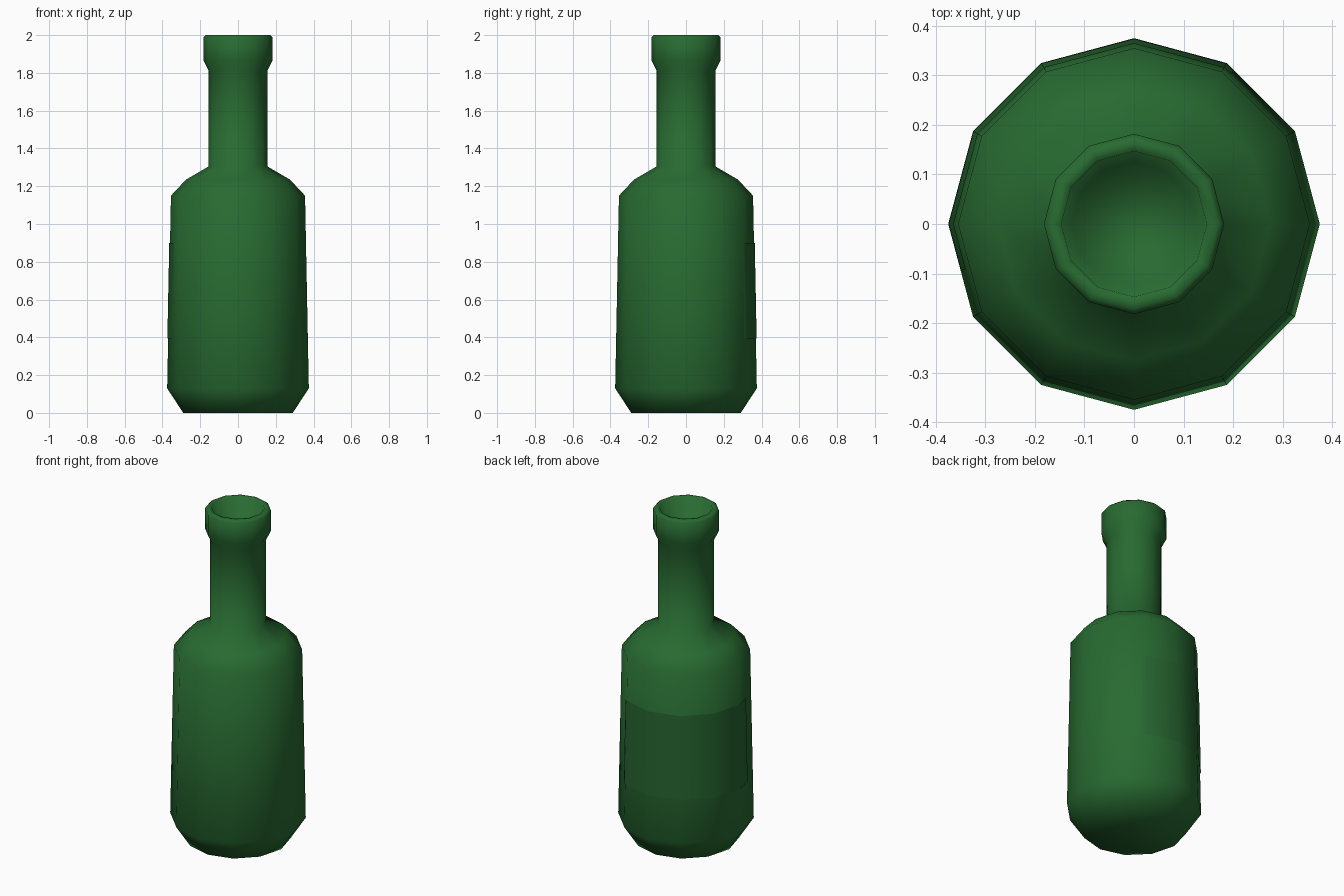
import bpy, bmesh
from math import radians, cos, sin

if "Cube" in bpy.data.objects:
    bpy.data.objects.remove(bpy.data.objects["Cube"])

SIDES = 12
STEP = 360 / SIDES

glass = bpy.data.materials.new("green_glass")
glass.diffuse_color = (0.021, 0.145, 0.031, 1)
glass.use_nodes = True
glass.node_tree.nodes["Principled BSDF"].inputs["Base Color"].default_value = glass.diffuse_color
paper = bpy.data.materials.new("green_label")
paper.diffuse_color = (0.019, 0.125, 0.029, 1)
paper.use_nodes = True
paper.node_tree.nodes["Principled BSDF"].inputs["Base Color"].default_value = paper.diffuse_color


def point(radius, angle, z):
    """Point on the faceted wall whose corners lie at the given radius."""
    r = radius * cos(radians(STEP / 2)) / cos(radians(angle % STEP - STEP / 2))
    return (r * cos(radians(angle)), r * sin(radians(angle)), z)


def sweep(name, profile, angles, closed, material):
    """Skin an (r, z) profile through the given angles."""
    bm = bmesh.new()
    rings = [[bm.verts.new(point(r, a, z)) for a in angles] for r, z in profile]
    n = len(angles)
    for low, high in zip(rings, rings[1:]):
        for i in range(n if closed else n - 1):
            j = (i + 1) % n
            bm.faces.new((low[i], low[j], high[j], high[i]))
    if closed:
        bm.faces.new(rings[0][::-1])
        bm.faces.new(rings[-1])
    for f in bm.faces:
        f.smooth = True
    mesh = bpy.data.meshes.new(name)
    bm.to_mesh(mesh)
    bm.free()
    mesh.materials.append(material)
    obj = bpy.data.objects.new(name, mesh)
    bpy.context.collection.objects.link(obj)
    return obj


# Bottle: base, tapered body, shoulder, neck, lip and hollow mouth
sweep("bottle", [
    (0.29, 0), (0.375, 0.13), (0.355, 1.15), (0.275, 1.235),
    (0.155, 1.305), (0.155, 1.81), (0.182, 1.865), (0.182, 1.99),
    (0.17, 2.0), (0.147, 2.0), (0.125, 1.86)],
    [i * STEP for i in range(SIDES)], True, glass)

# Label: thin sheet wrapped round the back left of the body
sweep("label", [(0.374, 0.395), (0.364, 0.90)],
      [57, 60, 90, 120, 150, 180, 195], False, paper)
